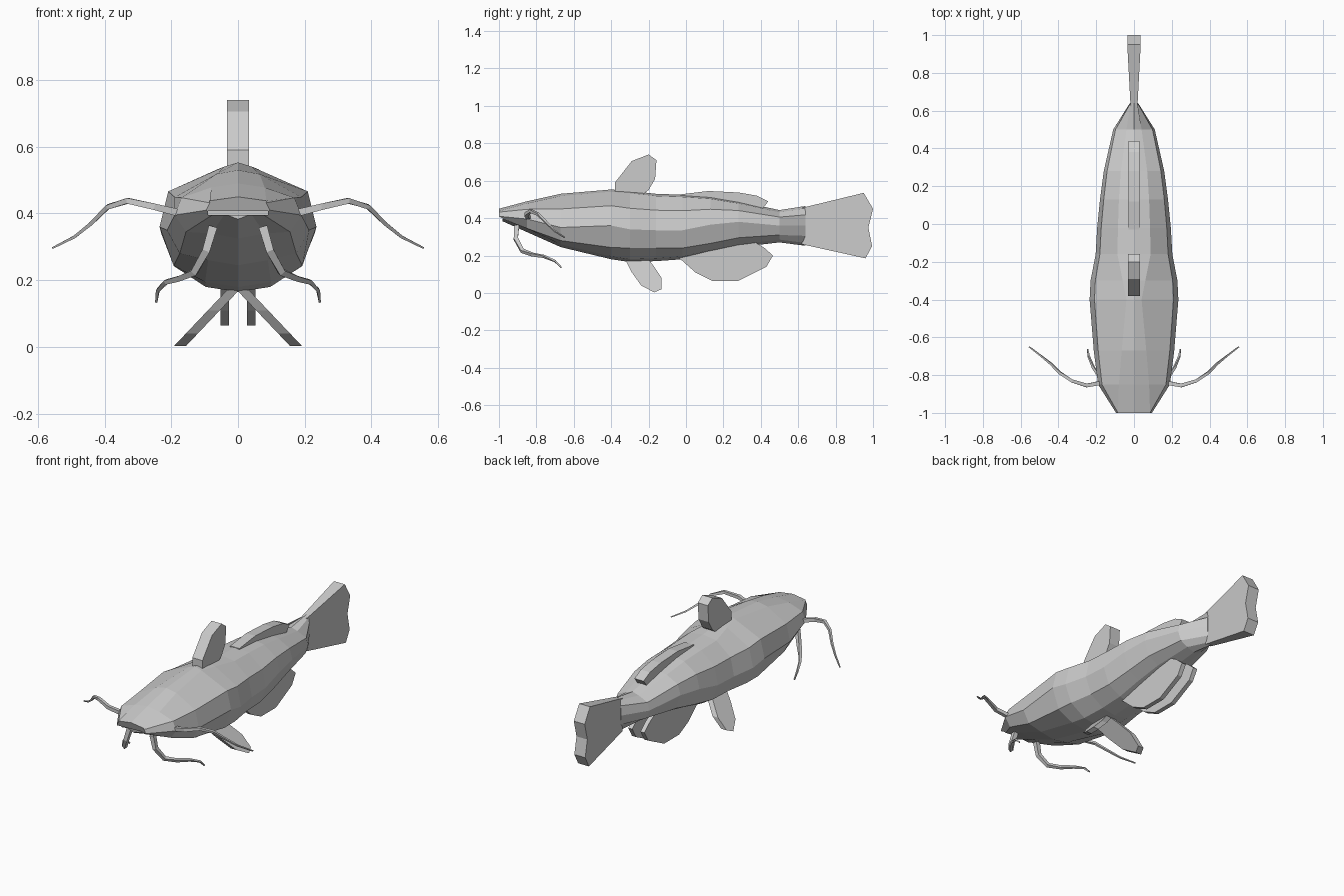
import bpy
import bmesh
from mathutils import Vector

if "Cube" in bpy.data.objects:
    bpy.data.objects.remove(bpy.data.objects["Cube"], do_unlink=True)

skin = bpy.data.materials.new("grey skin")
skin.use_nodes = True
grey = (0.6, 0.6, 0.6, 1)
skin.diffuse_color = grey
skin.node_tree.nodes["Principled BSDF"].inputs["Base Color"].default_value = grey


def finish(name, bm):
    """Turn a bmesh into a flat shaded object with the skin material."""
    bmesh.ops.recalc_face_normals(bm, faces=bm.faces)
    mesh = bpy.data.meshes.new(name)
    bm.to_mesh(mesh)
    bm.free()
    mesh.materials.append(skin)
    obj = bpy.data.objects.new(name, mesh)
    bpy.context.collection.objects.link(obj)
    return obj


def loft(name, rings):
    """Skin a row of closed rings and cap both ends."""
    bm = bmesh.new()
    rows = [[bm.verts.new(p) for p in ring] for ring in rings]
    count = len(rows[0])
    for a, b in zip(rows, rows[1:]):
        for i in range(count):
            j = (i + 1) % count
            bm.faces.new((a[i], a[j], b[j], b[i]))
    bm.faces.new(rows[0])
    bm.faces.new(rows[-1])
    return finish(name, bm)


def plate(name, outline, half, centre=lambda z: 0):
    """Thick fin from a side outline; half(y) is its half thickness and centre(z) its x."""
    rings = [[(centre(z) + side * half(y), y, z) for y, z in outline]
             for side in (-1, 1)]
    return loft(name, rings)


def whisker(name, path, side, thick):
    """Tapering four sided strand along a path."""
    points = [Vector((x * side, y, z)) for x, y, z in path]
    rings = []
    for i, p in enumerate(points):
        along = points[min(i + 1, len(points) - 1)] - points[max(i - 1, 0)]
        across = along.cross(Vector((0, 1, 0))).normalized()
        other = along.cross(across).normalized()
        r = thick * (1 - 0.75 * i / (len(points) - 1))
        rings.append([p + r * (a * across + b * other)
                      for a, b in ((1, 1), (-1, 1), (-1, -1), (1, -1))])
    return loft(name, rings)


def body_ring(y, width, crest, top, mid, low, bottom):
    """Faceted body section: crest is the half width of the flat back."""
    half = [(crest, top - 0.012),
            (0.89 * width, mid + 0.55 * (top - mid)),
            (width, mid),
            (0.82 * width, low),
            (0.42 * width, bottom + 0.015)]
    loop = [(0, top)] + half + [(0, bottom)] + [(-x, z) for x, z in reversed(half)]
    # The lower jaw sits slightly behind the upper lip
    return [(x, y + (0.02 if y < -0.95 and z < 0.4 else 0), z) for x, z in loop]


# Body: y, half width, back half width, top, middle, lower edge, belly
stations = [
    (-1, .095, .085, .45, .41, .395, .383),
    (-.85, .19, .08, .49, .395, .345, .325),
    (-.67, .213, .065, .53, .35, .28, .245),
    (-.4, .235, .04, .553, .36, .243, .18),
    (-.3, .23, .06, .545, .34, .24, .165),
    (-.16, .203, .088, .53, .335, .24, .17),
    (-.02, .195, .085, .525, .335, .24, .18),
    (.13, .18, .08, .515, .365, .265, .215),
    (.28, .16, .07, .49, .38, .295, .245),
    (.5, .11, .04, .443, .36, .31, .27),
    (.64, .022, .018, .465, .36, .305, .252),
]
body = loft("body", [body_ring(*s) for s in stations])

# Mouth slit between the lips
bm = bmesh.new()
bmesh.ops.create_cube(bm, size=1)
bmesh.ops.scale(bm, verts=bm.verts, vec=(0.18, 0.1, 0.012))
bmesh.ops.translate(bm, verts=bm.verts, vec=(0, -1, 0.401))
cutter = finish("mouth_cutter", bm)
cutter.hide_render = True
slit = body.modifiers.new("mouth", "BOOLEAN")
slit.object = cutter
slit.operation = "DIFFERENCE"
slit.solver = "EXACT"
bpy.context.view_layer.objects.active = body
bpy.ops.object.modifier_apply(modifier="mouth")
bpy.data.objects.remove(cutter, do_unlink=True)

# Tail fin, thickening towards its rear edge
plate("tail_fin",
      [(.62, .26), (.62, .455), (.95, .535), (1, .45), (.975, .35), (.995, .25), (.96, .185)],
      lambda y: 0.018 + 0.055 * max(0, min(y, 0.95) - 0.63))

# Fins on the back
plate("dorsal_fin",
      [(-.38, .53), (-.38, .59), (-.29, .705), (-.2, .74), (-.158, .71),
       (-.165, .61), (-.2, .55), (-.24, .52)],
      lambda y: 0.033)
plate("adipose_fin",
      [(-.03, .5), (-.03, .527), (.12, .545), (.28, .537), (.38, .52),
       (.44, .49), (.41, .45), (.3, .44)],
      lambda y: 0.03)

# Paired fins and whiskers
anal_outline = [(-.04, .19), (.05, .11), (.14, .065), (.28, .065), (.43, .14),
                (.465, .2), (.42, .24), (.34, .29), (.1, .26)]
pelvic_outline = [(-.32, .17), (-.29, .11), (-.24, .04), (-.17, .003), (-.13, .02),
                  (-.13, .08), (-.17, .14), (-.2, .18)]
cheek_path = [(.17, -.84, .4), (.25, -.855, .42), (.33, -.83, .438), (.39, -.79, .42),
              (.44, -.74, .37), (.49, -.7, .33), (.555, -.65, .297)]
chin_path = [(.075, -.905, .36), (.095, -.91, .29), (.13, -.875, .225), (.175, -.82, .205),
             (.215, -.76, .195), (.24, -.7, .17), (.245, -.665, .135)]
for label, side in (("left", 1), ("right", -1)):
    plate(label + "_anal_fin", anal_outline, lambda y: 0.013, lambda z: side * 0.04)
    plate(label + "_pelvic_fin", pelvic_outline, lambda y: 0.018,
          lambda z: side * (0.015 + 0.95 * (0.17 - z)))
    whisker(label + "_cheek_whisker", cheek_path, side, 0.011)
    whisker(label + "_chin_whisker", chin_path, side, 0.013)
